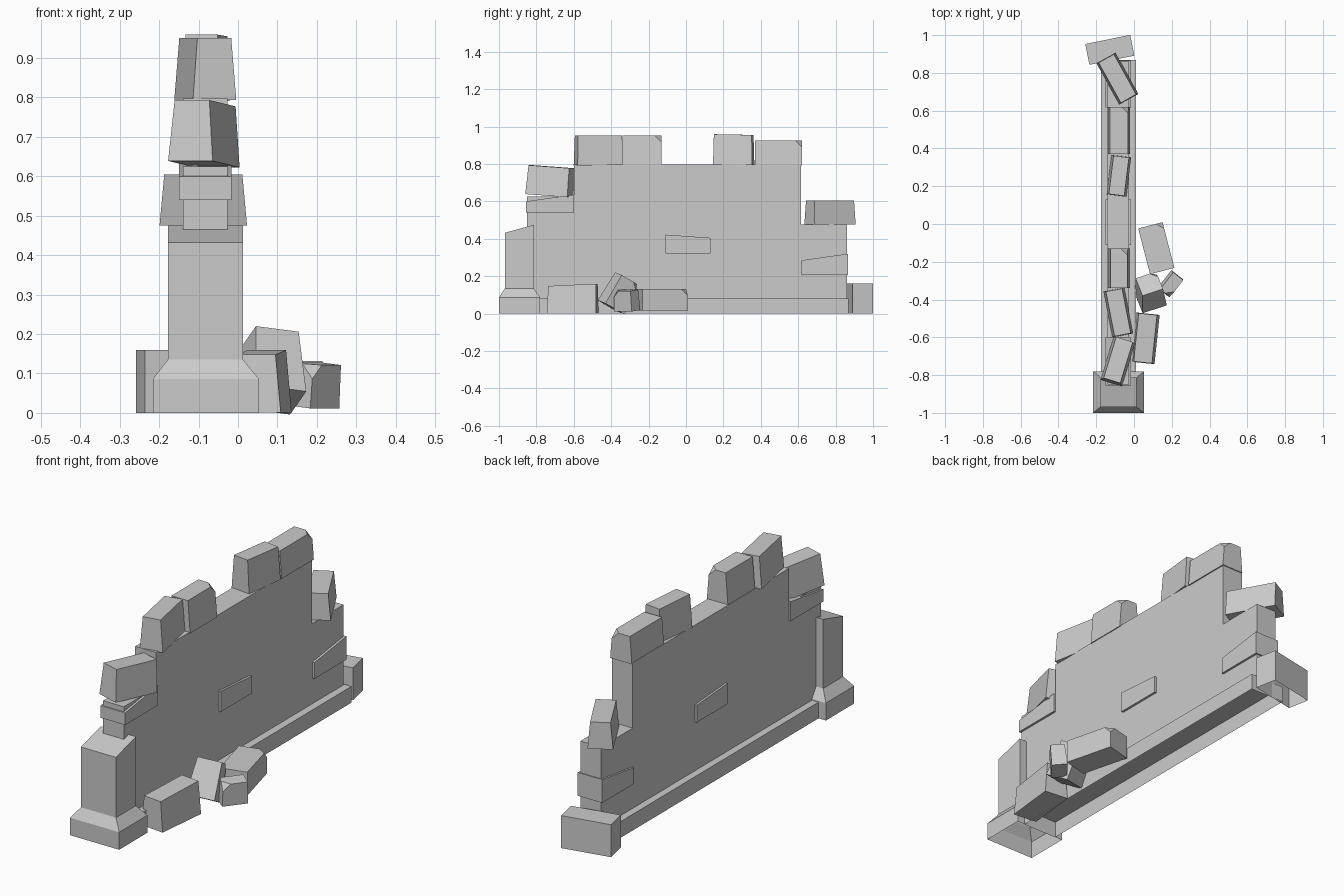
import bpy, bmesh
from math import radians
from mathutils import Matrix, Vector

if "Cube" in bpy.data.objects:
    bpy.data.objects.remove(bpy.data.objects["Cube"])


def finish(bm, name, open_bottom=None):
    bmesh.ops.recalc_face_normals(bm, faces=bm.faces)
    if open_bottom is not None:
        low = [f for f in bm.faces if all(abs(v.co.z - open_bottom) < 1e-4 for v in f.verts)]
        bmesh.ops.delete(bm, geom=low, context='FACES')
    me = bpy.data.meshes.new(name)
    bm.to_mesh(me)
    bm.free()
    ob = bpy.data.objects.new(name, me)
    bpy.context.collection.objects.link(ob)
    return ob


def extrude_profile(name, profile, x0, x1, open_bottom=None):
    """Extrude a (y, z) outline across the wall thickness."""
    bm = bmesh.new()
    face = bm.faces.new([bm.verts.new((x0, y, z)) for y, z in profile])
    new = bmesh.ops.extrude_face_region(bm, geom=[face], use_keep_orig=True)['geom']
    bmesh.ops.translate(bm, vec=(x1 - x0, 0, 0),
                        verts=[g for g in new if isinstance(g, bmesh.types.BMVert)])
    return finish(bm, name, open_bottom)


def stone(name, center, size, taper=(1, 1), rz=0, rx=0, ry=0, slant=0, chip=None, open_bottom=None):
    """Tapered block; slant raises its +y top edge, chip cuts one top corner."""
    bm = bmesh.new()
    bmesh.ops.create_cube(bm, size=1)
    for v in bm.verts:
        if v.co.z > 0:
            v.co.x *= taper[0]
            v.co.y *= taper[1]
        up = v.co.z > 0
        end = 1 if v.co.y > 0 else -1
        v.co = Vector(v.co[i] * size[i] for i in range(3))
        if up:
            v.co.z += slant / 2 * end
    if chip:
        corner = [v for v in bm.verts if v.co.z > 0 and v.co.x * chip[0] > 0 and v.co.y * chip[1] > 0]
        bmesh.ops.bevel(bm, geom=corner, offset=0.035, segments=1, affect='VERTICES')
    rot = (Matrix.Rotation(radians(rz), 4, 'Z') @ Matrix.Rotation(radians(rx), 4, 'X')
           @ Matrix.Rotation(radians(ry), 4, 'Y'))
    bm.transform(Matrix.Translation(center) @ rot)
    return finish(bm, name, open_bottom)


# Stepped wall and its footing
extrude_profile("wall", [(-.85, .08), (.86, .08), (.86, .475), (.615, .475), (.615, .797),
                         (-.6, .797), (-.6, .625), (-.85, .625)], -.14, -.027, .08)
stone("footing", (-.0825, .043, .04), (.187, 1.65, .08), open_bottom=0)

# End pillar: flared base, shaft and sloping top as stacked rings (x0, x1, y0, y1, z front, z back)
rings = [(-.216, .053, -1, -.78, 0, 0), (-.216, .053, -1, -.78, .086, .086),
         (-.178, .013, -.968, -.813, .135, .135), (-.178, .013, -.968, -.813, .432, .475)]
bm = bmesh.new()
loops = [[bm.verts.new(p) for p in ((a, c, zf), (b, c, zf), (b, d, zb), (a, d, zb))]
         for a, b, c, d, zf, zb in rings]
for lo, hi in zip(loops, loops[1:]):
    for i in range(4):
        j = (i + 1) % 4
        bm.faces.new((lo[i], lo[j], hi[j], hi[i]))
bm.faces.new(loops[-1])
finish(bm, "end_pillar")

# Low stone at the broken end
stone("end_base_stone", (-.128, .922, .08), (.243, .112, .16), rz=11.5, open_bottom=0)

# Bonded stones that stand proud of both wall faces
for name, y0, y1, z0, za, zb in (("bonded_stone_middle", -.11, .13, .32, .422, .405),
                                 ("bonded_stone_right", .618, .866, .205, .285, .32),
                                 ("bonded_stone_left", -.855, -.6, .54, .6, .636)):
    extrude_profile(name, [(y0, z0), (y1, z0), (y1, zb), (y0, za)], -.15, -.016)

# Loose capping stones along the top
tap = (.78, .97)
stone("cap_stone_1", (-.085, -.725, .708), (.118, .235, .155), tap, rz=-17, rx=-4)
stone("cap_stone_2", (-.083, -.468, .872), (.112, .248, .158), tap, rz=11)
stone("cap_stone_3", (-.08, -.235, .872), (.115, .21, .158), (.78, 1), chip=(1, 1))
stone("cap_stone_4", (-.08, .255, .876), (.105, .21, .162), (.78, .97), rz=-7, slant=-.004)
stone("cap_stone_5", (-.08, .495, .858), (.118, .25, .134), (.82, 1), chip=(1, 1))
stone("cap_stone_6", (-.088, .77, .54), (.115, .25, .13), (.8, .97), rz=29)

# Fallen stones on the ground
stone("fallen_stone_1", (.06, -.605, .077), (.125, .262, .153), (.78, .98), rz=-6, slant=.012)
stone("fallen_stone_2", (.085, -.358, .11), (.135, .125, .175), (.85, .9), rz=22, rx=-28, ry=8, chip=(1, 1))
stone("fallen_stone_3", (.118, -.128, .074), (.133, .25, .115), rz=14.5, chip=(1, 1))
stone("fallen_stone_4", (.195, -.318, .07), (.075, .12, .11), (.9, .95), rz=-38, ry=6, chip=(1, -1))
